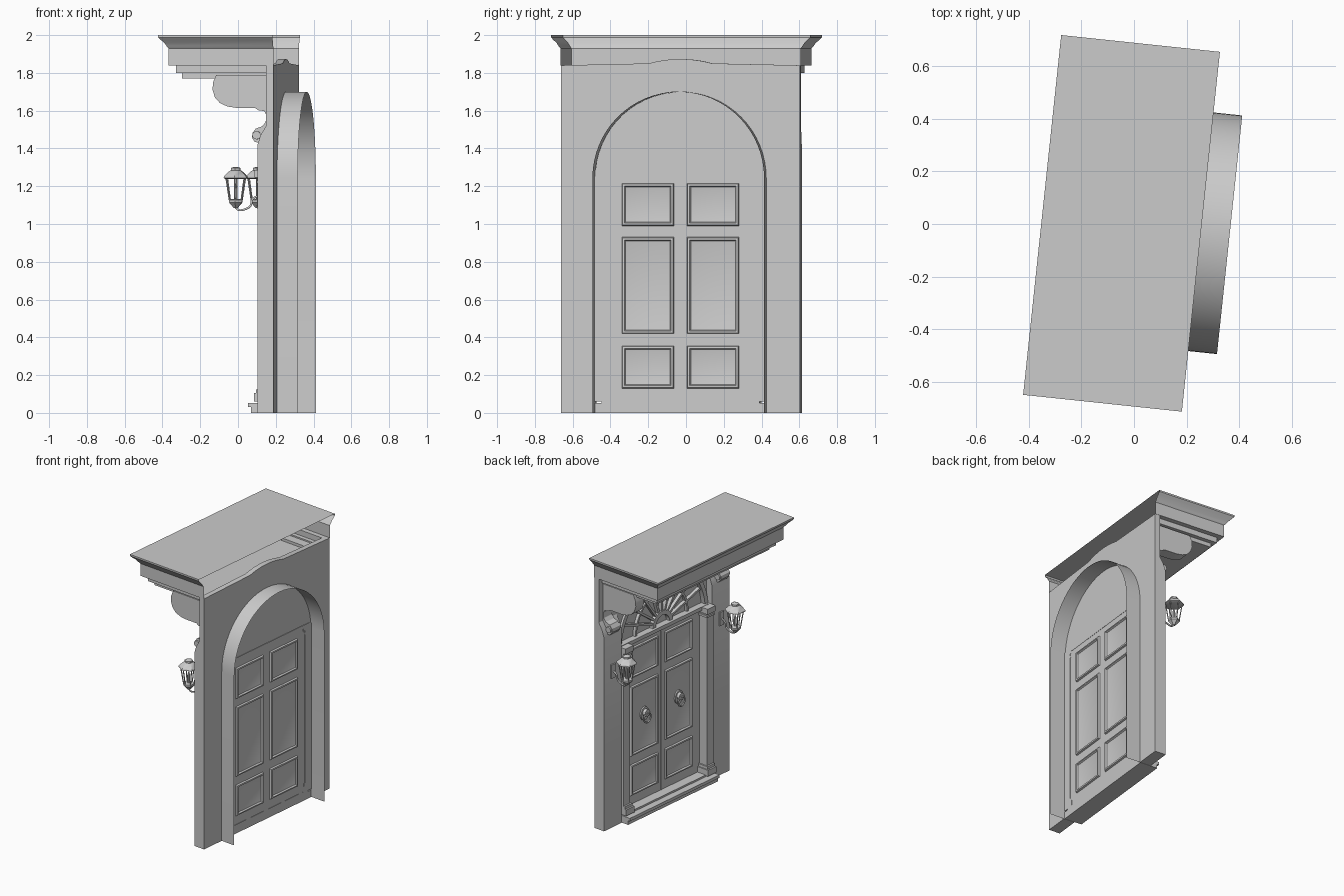
import bpy, bmesh
from math import sin, cos, pi, radians
from mathutils import Matrix, Vector

if "Cube" in bpy.data.objects:
    bpy.data.objects.remove(bpy.data.objects["Cube"])

# the doorway is turned slightly; parts are built square, x = depth, y = width
PLACE = Matrix.Translation((-0.0475, 0.0025, 0)) @ Matrix.Rotation(radians(-6.04), 4, 'Z')

stone = bpy.data.materials.new("pale_grey")
stone.use_nodes = True
GREY = (0.6, 0.6, 0.6, 1)
stone.diffuse_color = GREY
stone.node_tree.nodes["Principled BSDF"].inputs["Base Color"].default_value = GREY
made = []


def register(name, data):
    ob = bpy.data.objects.new(name, data)
    bpy.context.collection.objects.link(ob)
    data.materials.append(stone)
    ob.matrix_world = PLACE
    made.append(ob)
    return ob


def finish(name, bm):
    bmesh.ops.recalc_face_normals(bm, faces=bm.faces)
    me = bpy.data.meshes.new(name)
    bm.to_mesh(me)
    bm.free()
    return register(name, me)


def loft(name, rings, closed=True, cap_start=False, cap_end=False):
    """Skin a row of point rings."""
    bm = bmesh.new()
    vs = [[bm.verts.new(p) for p in r] for r in rings]
    n = len(vs[0])
    for a, b in zip(vs, vs[1:]):
        for i in range(n if closed else n - 1):
            j = (i + 1) % n
            bm.faces.new((a[i], a[j], b[j], b[i]))
    if cap_start:
        bm.faces.new(vs[0])
    if cap_end:
        bm.faces.new(vs[-1])
    return finish(name, bm)


def prism(name, pts, axis, a, b):
    """Extrude a 2D outline along an axis."""
    put = {'x': lambda u, v, d: (d, u, v), 'y': lambda u, v, d: (u, d, v)}[axis]
    return loft(name, [[put(u, v, d) for u, v in pts] for d in (a, b)], True, True, True)


def box(name, x0, x1, y0, y1, z0, z1):
    return prism(name, [(y0, z0), (y1, z0), (y1, z1), (y0, z1)], 'x', x0, x1)


def arc(r, cz, a0, a1, n):
    return [(r * cos(a0 + (a1 - a0) * i / n), cz + r * sin(a0 + (a1 - a0) * i / n)) for i in range(n + 1)]


def turned(name, x, y, prof, n):
    """Stack of regular polygons: prof holds (radius, z)."""
    rings = [[(x + r * cos(2 * pi * (i + .5) / n), y + r * sin(2 * pi * (i + .5) / n), z)
              for i in range(n)] for r, z in prof]
    return loft(name, rings, True, True, True)


def rod(name, pts, r, cyclic=False, smooth=False):
    cu = bpy.data.curves.new(name, 'CURVE')
    cu.dimensions = '3D'
    cu.bevel_depth = r
    cu.bevel_resolution = 1
    cu.use_fill_caps = True
    sp = cu.splines.new('NURBS' if smooth else 'POLY')
    sp.points.add(len(pts) - 1)
    for p, c in zip(sp.points, pts):
        p.co = (*c, 1)
    sp.use_cyclic_u = cyclic
    if smooth:
        sp.use_endpoint_u = True
    return register(name, cu)


HALF, R, CZ = 0.637, 0.457, 1.243      # wall half width, arch radius, arch centre height
FRONT, BACK = 0.265, 0.304

# wall with arched opening
arch = [(R, 0)] + arc(R, CZ, 0, pi, 32) + [(-R, 0)]
crest = arc(0.63, CZ, pi / 2 - .27, pi / 2 + .27, 10)
wall = [(-HALF, 0), (-HALF, 1.84)] + crest[::-1] + [(HALF, 1.84), (HALF, 0)] + arch
prism("wall", wall, 'x', FRONT, BACK)

# deep arched lining behind the wall
loft("arch_lining", [[(x, y, z) for y, z in arch] for x in (FRONT, 0.414)], closed=False)

# hollow cornice, open at the back
steps = [(0, 2), (0, 1.988), (.012, 1.975), (.03, 1.958), (.04, 1.942), (.05, 1.93),
         (.05, 1.84), (.085, 1.84), (.085, 1.80), (.115, 1.80), (.115, 1.77)]
rings = []
for inset, z in steps:
    w, f = 0.689 - inset, -0.304 + inset
    rings.append([(BACK, -w, z), (f, -w, z), (f, w, z), (BACK, w, z)])
loft("cornice", rings, False, True, True)

# piers, scroll brackets, inner columns, lanterns on both sides
pier = [(.219, 0), (FRONT, 0), (FRONT, 1.52), (.235, 1.47), (.219, 1.42)]
scroll = [(.27, 1.79), (-.005, 1.79), (-.022, 1.75), (-.025, 1.71), (-.012, 1.67), (.015, 1.64),
          (.055, 1.622), (.1, 1.615), (.2, 1.615), (.22, 1.602), (.25, 1.598), (.262, 1.575),
          (.258, 1.54), (.24, 1.517), (.205, 1.505), (.187, 1.48), (.186, 1.455), (.2, 1.435),
          (.218, 1.43), (.225, 1.37), (.27, 1.36)]
for s, side in ((1, "left"), (-1, "right")):
    prism(side + "_pier", pier, 'y', s * R, s * HALF)
    prism(side + "_bracket", scroll, 'y', s * .51, s * .595)
    prism(side + "_bracket_eye", [(.21 + u, v) for u, v in arc(.022, 1.47, 0, 2 * pi * 15 / 16, 15)],
          'y', s * .5, s * .605)
    # inner column with base and capital
    for part, x, inner, z0, z1 in (("column", .205, .39, .06, 1.25), ("plinth", .18, .372, .06, .105),
                                   ("base", .192, .38, .105, .125), ("necking", .195, .382, 1.215, 1.23),
                                   ("capital", .185, .375, 1.245, 1.285)):
        box(side + "_" + part, x, .3, s * inner, s * .457, z0, z1)
    # lantern
    lx, ly = .094, s * .55
    turned(side + "_lantern_roof", lx, ly, [(.058, 1.238), (.07, 1.243), (.068, 1.252), (.04, 1.278),
                                            (.028, 1.284), (.028, 1.296), (.01, 1.303)], 6)
    turned(side + "_lantern_base", lx, ly, [(.012, 1.085), (.03, 1.105), (.04, 1.115), (.04, 1.128),
                                            (.03, 1.132)], 6)
    turned(side + "_lantern_candle", lx, ly, [(.01, 1.13), (.01, 1.185), (.006, 1.2), (.001, 1.215)], 8)
    for i in range(6):
        c, d = cos(pi * (i + .5) / 3), sin(pi * (i + .5) / 3)
        rod(side + "_lantern_post", [(lx + .036 * c, ly + .036 * d, 1.125),
                                     (lx + .055 * c, ly + .055 * d, 1.24)], .004)
    rod(side + "_lantern_arm", [(lx, ly, 1.09), (lx + .01, ly, 1.065), (lx + .06, ly, 1.08),
                                (lx + .09, ly, 1.10), (lx + .08, ly, 1.14), (.222, ly, 1.15)], .006, smooth=True)
    box(side + "_lantern_plate", .209, .222, ly - .02, ly + .02, 1.1, 1.2)

# threshold
box("threshold", .165, .3, -.455, .455, 0, .03)
box("threshold_tread", .15, .3, -.455, .455, .03, .052)
box("threshold_sill", .2, .3, -.42, .42, .052, .065)

# double door with moulded panels on both faces
DF, DB = .272, .298
box("door", DF, DB, -.392, .392, .06, 1.27)


def panel(name, x, out, y0, y1, z0, z1):
    shape = [(0, 0), (.004, .012), (.014, .014), (.02, .004), (.026, .002)]
    rings = []
    for i, h in shape:
        d = x + out * h
        rings.append([(d, y0 + i, z0 + i), (d, y1 - i, z0 + i), (d, y1 - i, z1 - i), (d, y0 + i, z1 - i)])
    loft(name, rings, True, False, True)


for z0, z1 in ((.13, .355), (.42, .93), (.99, 1.215)):
    for y0, y1 in ((-.312, -.035), (.035, .312)):
        panel("front_panel", DF, -1, y0, y1, z0, z1)
        panel("back_panel", DB, 1, y0, y1, z0, z1)
box("door_meeting_line", DF - .004, DF, -.004, .004, .06, 1.27)

# ring knockers
for y in (-.173, .173):
    disc = [(y + u * .8, v) for u, v in arc(.05, .69, 0, 2 * pi * 19 / 20, 19)]
    prism("knocker_plate", disc, 'x', DF - .012, DF)
    boss = [(y + u, v) for u, v in arc(.026, .7, 0, 2 * pi * 11 / 12, 11)]
    prism("knocker_boss", boss, 'x', DF - .035, DF)
    rod("knocker_ring", [(DF - .032, y + u, v) for u, v in arc(.034, .665, 0, 2 * pi * 15 / 16, 15)],
        .006, cyclic=True)

# fanlight: transom, pane, concentric bars and spokes
box("transom", .235, .3, -.44, .44, 1.262, 1.288)
FZ, FR = 1.285, .405
prism("fanlight_pane", arc(.455, CZ, .09, pi - .09, 32), 'x', .284, .297)


def half_ring(name, r0, r1, x0):
    prism(name, arc(r0, FZ, 0, pi, 24) + arc(r1, FZ, pi, 0, 24), 'x', x0, .286)


prism("fanlight_rim", arc(.456, CZ, .09, pi - .09, 28) + arc(.425, CZ, pi - .1, .1, 28), 'x', .25, .29)
half_ring("fanlight_hub", .07, .1, .255)
half_ring("fanlight_bar", .255, .27, .262)
for i in range(1, 10):
    a = pi * i / 10
    c, d = cos(a), sin(a)
    t = .008
    prism("fanlight_spoke", [(r * c + k * d, FZ + r * d - k * c) for r, k in
                             ((.09, t), (FR, t), (FR, -t), (.09, -t))], 'x', .26, .286)

# smooth the curved parts, keep edges sharp
bpy.ops.object.select_all(action='DESELECT')
for ob in made:
    if ob.type == 'MESH':
        ob.select_set(True)
        bpy.context.view_layer.objects.active = ob
bpy.ops.object.shade_smooth_by_angle(angle=radians(30))
